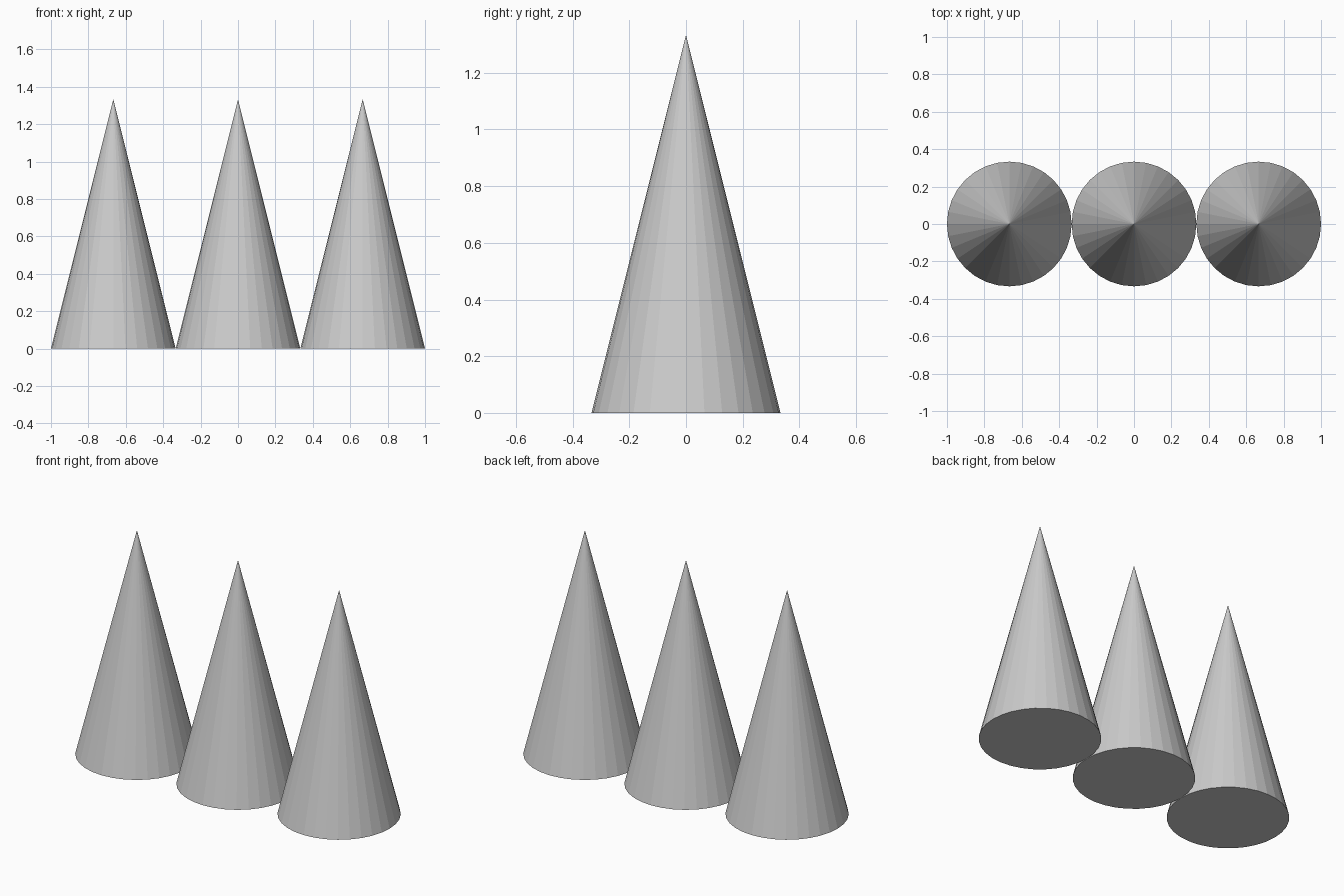
import bpy

if "Cube" in bpy.data.objects:
    bpy.data.objects.remove(bpy.data.objects["Cube"])

RADIUS = 1 / 3
HEIGHT = 4 / 3

# Row of three touching, flat-shaded cones with closed bases
for name, i in (("left_cone", -1), ("middle_cone", 0), ("right_cone", 1)):
    bpy.ops.mesh.primitive_cone_add(
        vertices=32, radius1=RADIUS, radius2=0, depth=HEIGHT,
        location=(2 * RADIUS * i, 0, HEIGHT / 2))
    bpy.context.object.name = name
